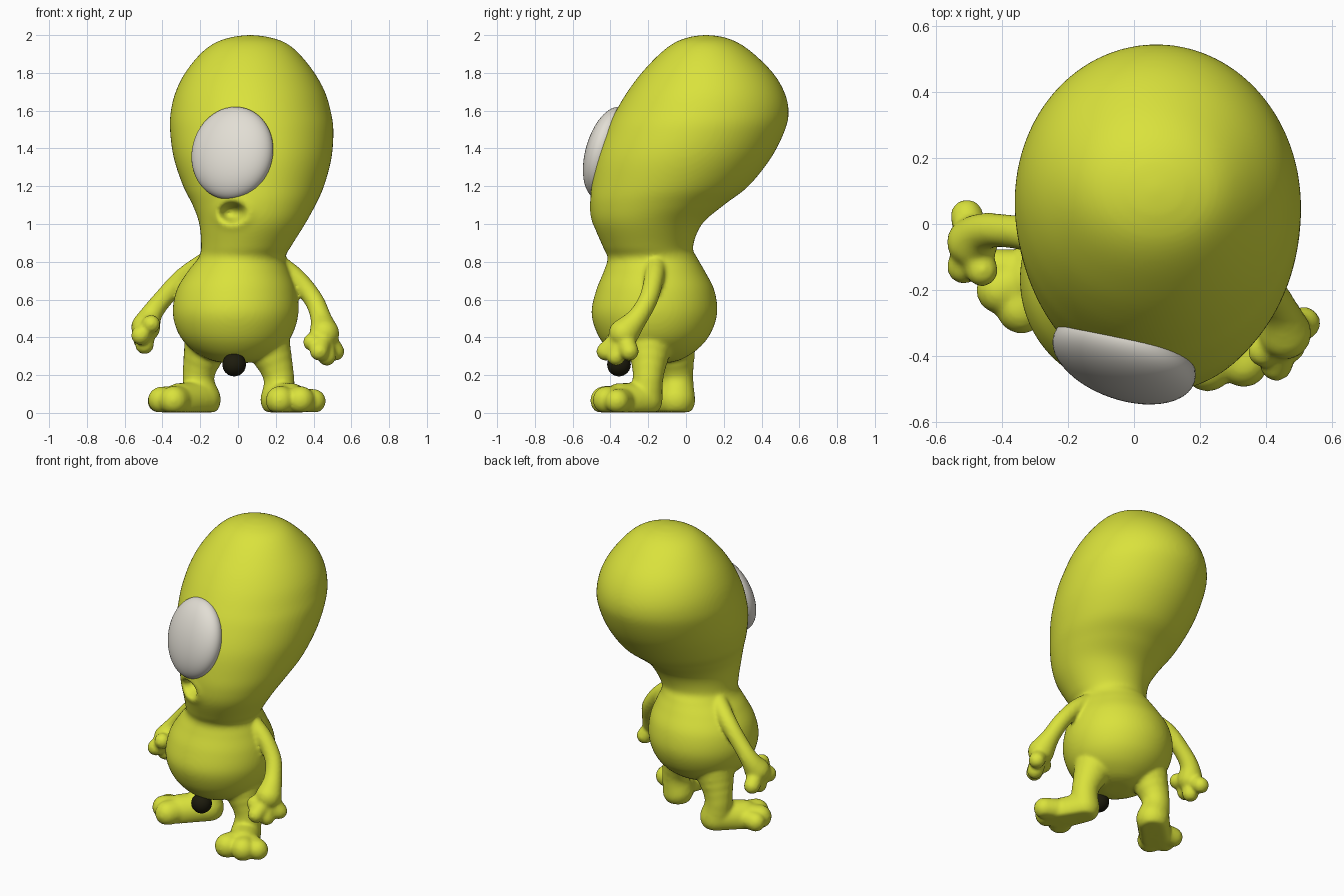
import bpy, bmesh, math
from mathutils import Vector, Matrix

default_cube = bpy.data.objects.get("Cube")
if default_cube:
    bpy.data.objects.remove(default_cube, do_unlink=True)


def make_material(name, colour, roughness=0.5):
    material = bpy.data.materials.new(name)
    material.use_nodes = True
    material.diffuse_color = (*colour, 1)
    shader = next(n for n in material.node_tree.nodes if n.type == "BSDF_PRINCIPLED")
    shader.inputs["Base Color"].default_value = (*colour, 1)
    shader.inputs["Roughness"].default_value = roughness
    return material


skin = make_material("lime_skin", (0.7, 0.76, 0.045))
white = make_material("eye_white", (0.76, 0.73, 0.66))
black = make_material("dark_olive", (0.012, 0.011, 0.004))


def make_object(name, bm, material):
    mesh = bpy.data.meshes.new(name)
    bmesh.ops.recalc_face_normals(bm, faces=bm.faces)
    for face in bm.faces:
        face.smooth = True
    bm.to_mesh(mesh)
    bm.free()
    mesh.materials.append(material)
    obj = bpy.data.objects.new(name, mesh)
    bpy.context.scene.collection.objects.link(obj)
    return obj


def spline(rows, steps):
    """Smooth curve through rows of numbers."""
    rows = [Vector(row) for row in rows]
    result = []
    for i in range(len(rows) - 1):
        a, b, c, d = (rows[max(0, min(len(rows) - 1, i + k))] for k in (-1, 0, 1, 2))
        for s in range(steps):
            t = s / steps
            result.append(b + (c - a) * (t / 2)
                          + (a - b * 2.5 + c * 2 - d / 2) * t ** 2
                          + (b * 1.5 - a / 2 - c * 1.5 + d / 2) * t ** 3)
    return result + [rows[-1]]


def add_torso_and_head(bm, profile, sides=96):
    """Loft of ellipses, with a dent pressed in for the mouth."""
    rings = []
    for z, x0, x1, y0, y1 in spline(profile, 6):
        ring = []
        for i in range(sides):
            a = math.tau * i / sides
            x = (x0 + x1) / 2 + (x1 - x0) / 2 * math.cos(a)
            y = (y0 + y1) / 2 + (y1 - y0) / 2 * math.sin(a)
            if y < -0.2:
                d = math.hypot((x + 0.03) / 0.058, (z - 1.06) / 0.045)
                y += 0.1 * math.exp(-d ** 4) - 0.008 * math.exp(-(d - 1.5) ** 2 * 4)
            ring.append(bm.verts.new((x, y, z)))
        rings.append(ring)
    for low, high in zip(rings, rings[1:]):
        for i in range(sides):
            j = (i + 1) % sides
            bm.faces.new((low[i], low[j], high[j], high[i]))
    bm.faces.new(rings[0])
    bm.faces.new(rings[-1])


def add_limb(bm, points, steps=4):
    """Round limb: tapered segments with a ball at every joint."""
    path = spline(points, steps)
    for x, y, z, r in path:
        bmesh.ops.create_icosphere(bm, subdivisions=3, radius=r,
                                   matrix=Matrix.Translation((x, y, z)))
    for p, q in zip(path, path[1:]):
        a, b = p.to_3d(), q.to_3d()
        turn = (b - a).to_track_quat("Z", "Y").to_matrix().to_4x4()
        bmesh.ops.create_cone(bm, cap_ends=True, segments=24, radius1=p[3], radius2=q[3],
                              depth=(b - a).length,
                              matrix=Matrix.Translation((a + b) / 2) @ turn)


def add_digits(bm, root, tips):
    for tip in tips:
        add_limb(bm, [(*root, tip[3]), tip], 1)


# Outline from below the belly to the crown: height, left, right, front, back
PROFILE = [
    (0.265, -0.08, 0.06, -0.25, -0.09),
    (0.285, -0.16, 0.14, -0.34, -0.02),
    (0.34, -0.25, 0.23, -0.415, 0.065),
    (0.42, -0.315, 0.29, -0.47, 0.13),
    (0.53, -0.345, 0.32, -0.5, 0.165),
    (0.65, -0.325, 0.31, -0.475, 0.15),
    (0.75, -0.265, 0.275, -0.435, 0.1),
    (0.82, -0.21, 0.25, -0.415, 0.06),
    (0.88, -0.195, 0.28, -0.44, 0.037),
    (1.0, -0.205, 0.355, -0.49, 0.085),
    (1.1, -0.24, 0.41, -0.505, 0.2),
    (1.2, -0.29, 0.455, -0.5, 0.33),
    (1.35, -0.34, 0.495, -0.475, 0.45),
    (1.5, -0.36, 0.505, -0.42, 0.525),
    (1.6, -0.355, 0.49, -0.37, 0.543),
    (1.7, -0.33, 0.46, -0.31, 0.52),
    (1.8, -0.28, 0.405, -0.235, 0.46),
    (1.9, -0.2, 0.325, -0.14, 0.36),
    (1.96, -0.12, 0.25, -0.06, 0.275),
    (1.99, -0.03, 0.16, 0.02, 0.195),
    (2.0, 0.05, 0.08, 0.09, 0.12),
]

body = bmesh.new()
add_torso_and_head(body, PROFILE)

# Left arm and hand
add_limb(body, [(0.2, -0.16, 0.79, 0.058), (0.31, -0.17, 0.71, 0.053),
                (0.4, -0.2, 0.6, 0.051), (0.44, -0.26, 0.5, 0.056),
                (0.457, -0.33, 0.42, 0.08)])
add_digits(body, (0.457, -0.33, 0.41),
           [(0.514, -0.3, 0.325, 0.05), (0.47, -0.37, 0.298, 0.049),
            (0.43, -0.425, 0.325, 0.05), (0.392, -0.385, 0.375, 0.048)])

# Right arm and hand
add_limb(body, [(-0.16, -0.11, 0.8, 0.058), (-0.29, -0.04, 0.715, 0.053),
                (-0.4, -0.02, 0.6, 0.051), (-0.46, -0.025, 0.52, 0.058),
                (-0.488, -0.055, 0.455, 0.078)])
add_digits(body, (-0.49, -0.055, 0.45),
           [(-0.505, 0.025, 0.385, 0.05), (-0.495, -0.06, 0.36, 0.05),
            (-0.515, -0.13, 0.41, 0.051), (-0.46, -0.14, 0.47, 0.049)])

# Left leg and foot
add_limb(body, [(0.15, -0.19, 0.38, 0.125), (0.215, -0.2, 0.2, 0.082),
                (0.21, -0.215, 0.07, 0.092)])
add_limb(body, [(0.21, -0.215, 0.07, 0.092), (0.28, -0.35, 0.06, 0.098)])
add_digits(body, (0.27, -0.31, 0.07),
           [(0.223, -0.43, 0.066, 0.077), (0.332, -0.42, 0.068, 0.074),
            (0.4, -0.365, 0.062, 0.065)])

# Right leg and foot
add_limb(body, [(-0.16, -0.07, 0.38, 0.125), (-0.21, -0.045, 0.2, 0.084),
                (-0.19, -0.05, 0.07, 0.1)])
add_limb(body, [(-0.19, -0.05, 0.07, 0.1), (-0.31, -0.17, 0.06, 0.098)])
add_digits(body, (-0.28, -0.14, 0.07),
           [(-0.34, -0.255, 0.066, 0.077), (-0.405, -0.2, 0.068, 0.072),
            (-0.42, -0.135, 0.062, 0.06)])

# Flat soles, then everything fused into one soft skin
for vert in body.verts:
    vert.co.z = max(vert.co.z, 0.003 + 0.01 * min(0, vert.co.z))
body = make_object("body", body, skin)
fuse = body.modifiers.new("fuse", "REMESH")
fuse.mode = "VOXEL"
fuse.voxel_size = 0.011
fuse.use_smooth_shade = True
soften = body.modifiers.new("soften", "SMOOTH")
soften.factor = 0.5
soften.iterations = 6

# Single domed eye, sunk into the face
eye = bmesh.new()
bmesh.ops.create_uvsphere(eye, u_segments=48, v_segments=32, radius=1)
eye = make_object("eye", eye, white)
eye.scale = (0.225, 0.11, 0.252)
eye.rotation_euler = (math.radians(-15), 0, math.radians(-19))
eye.location = (-0.03, -0.407, 1.375)

# Small dark ball under the belly
ball = bmesh.new()
bmesh.ops.create_icosphere(ball, subdivisions=3, radius=0.063)
ball = make_object("dark_ball", ball, black)
ball.location = (-0.02, -0.355, 0.256)
